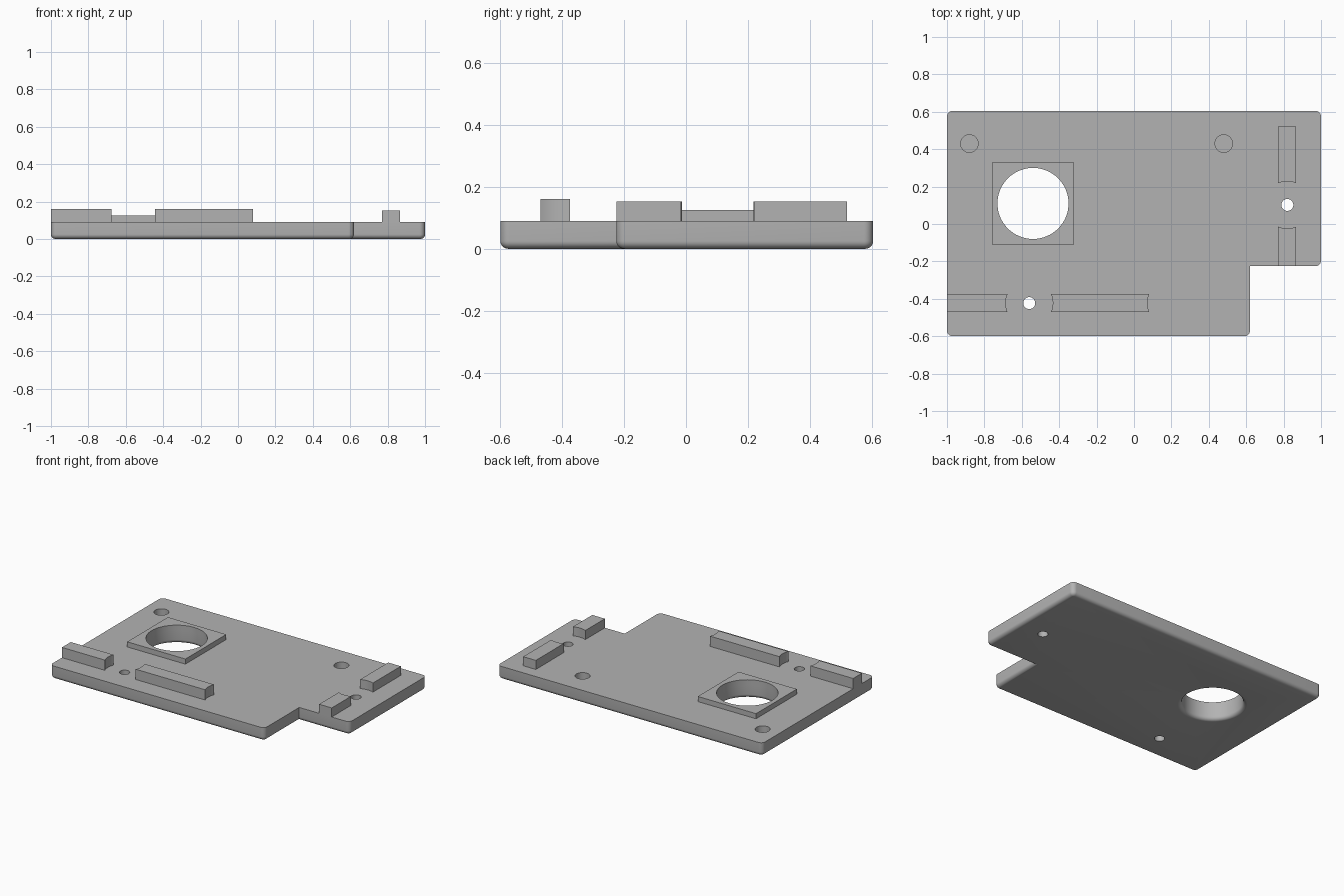
import bpy, bmesh
from math import sin, cos, pi

cube = bpy.data.objects.get("Cube")
if cube:
    bpy.data.objects.remove(cube, do_unlink=True)

grey = bpy.data.materials.new("plain grey")
grey.use_nodes = True
GREY = (0.45, 0.45, 0.45, 1)
grey.diffuse_color = GREY
grey.node_tree.nodes["Principled BSDF"].inputs["Base Color"].default_value = GREY

TOP = 0.09        # plate thickness
FILLET = 0.025    # rounding of lower edges


def finish(name, bm):
    bmesh.ops.recalc_face_normals(bm, faces=bm.faces)
    mesh = bpy.data.meshes.new(name)
    bm.to_mesh(mesh)
    bm.free()
    mesh.materials.append(grey)
    obj = bpy.data.objects.new(name, mesh)
    bpy.context.collection.objects.link(obj)
    return obj


def prism(bm, outline, z0, z1):
    face = bm.faces.new([bm.verts.new((x, y, z0)) for x, y in outline])
    side = bmesh.ops.extrude_face_region(bm, geom=[face])["geom"]
    top = [v for v in side if isinstance(v, bmesh.types.BMVert)]
    bmesh.ops.translate(bm, verts=top, vec=(0, 0, z1 - z0))


def block(name, x0, x1, y0, y1, z0, z1):
    bm = bmesh.new()
    prism(bm, [(x0, y0), (x1, y0), (x1, y1), (x0, y1)], z0, z1)
    return finish(name, bm)


def lathe_cutter(name, x, y, profile, sides=64):
    """Solid of revolution from (radius, height) pairs listed bottom to top."""
    bm = bmesh.new()
    rings = [[bm.verts.new((x + r * cos(2 * pi * i / sides),
                            y + r * sin(2 * pi * i / sides), z))
              for i in range(sides)] for r, z in profile]
    for a, b in zip(rings, rings[1:]):
        for i in range(sides):
            j = (i + 1) % sides
            bm.faces.new((a[i], a[j], b[j], b[i]))
    bm.faces.new(rings[0])
    bm.faces.new(rings[-1])
    obj = finish(name, bm)
    obj.hide_render = True
    return obj


def cut(obj, cutter):
    mod = obj.modifiers.new("cut", 'BOOLEAN')
    mod.operation, mod.solver, mod.object = 'DIFFERENCE', 'EXACT', cutter
    bpy.context.view_layer.objects.active = obj
    bpy.ops.object.modifier_apply(modifier=mod.name)


# Base plate with a notched corner, rounded corners and rounded lower edge
bm = bmesh.new()
prism(bm, [(-1, -0.6), (0.62, -0.6), (0.62, -0.225), (1, -0.225),
           (1, 0.605), (-1, 0.605)], 0, TOP)
corners = [e for e in bm.edges
           if abs(e.verts[0].co.z - e.verts[1].co.z) > 0.01
           and not (abs(e.verts[0].co.x - 0.62) < 0.01 and e.verts[0].co.y > -0.3)]
bmesh.ops.bevel(bm, geom=corners, offset=0.03, segments=8, profile=0.5, affect='EDGES')
lower = [e for e in bm.edges if all(v.co.z < 0.001 for v in e.verts)]
bmesh.ops.bevel(bm, geom=lower, offset=FILLET, segments=6, profile=0.5, affect='EDGES')
plate = finish("base_plate", bm)

# Raised square pad around the large opening
pad = block("opening_pad", -0.76, -0.32, -0.11, 0.33, TOP, 0.125)

# Guide ribs on either side of the two screw holes
left_rib = block("front_rib_short", -1, -0.65, -0.47, -0.375, TOP, 0.16)
long_rib = block("front_rib_long", -0.47, 0.1, -0.47, -0.375, TOP, 0.16)
back_rib = block("side_rib_back", 0.77, 0.865, 0.19, 0.52, TOP, 0.152)
near_rib = block("side_rib_front", 0.77, 0.865, -0.225, 0.0, TOP, 0.152)
parts = [plate, pad, left_rib, long_rib, back_rib, near_rib]

# Large opening, flared at the underside
R = 0.19
flare = [(R + FILLET, -0.02)]
flare += [(R + FILLET * (1 - sin(t * pi / 16)), FILLET * (1 - cos(t * pi / 16)))
          for t in range(9)]
flare += [(R, 0.3)]
opening = lathe_cutter("opening_cutter", -0.54, 0.11, flare)
cut(plate, opening)
cut(pad, opening)
cutters = [opening]

# Screw holes, with a round clearance that hollows the rib ends
for x, y, ribs in ((-0.56, -0.423, (left_rib, long_rib)),
                   (0.82, 0.102, (back_rib, near_rib))):
    hole = lathe_cutter("screw_cutter", x, y, [(0.032, -0.1), (0.032, 0.3)], 32)
    cut(plate, hole)
    clearance = lathe_cutter("clearance_cutter", x, y, [(0.126, 0), (0.126, 0.3)])
    for rib in ribs:
        cut(rib, clearance)
    cutters += [hole, clearance]
far_end = lathe_cutter("clearance_cutter", 0.198, -0.423, [(0.126, 0), (0.126, 0.3)])
cut(long_rib, far_end)
cutters.append(far_end)

# Blind peg sockets near the back edge
for x in (-0.88, 0.48):
    socket = lathe_cutter("socket_cutter", x, 0.43, [(0.047, 0.04), (0.047, 0.3)], 32)
    cut(plate, socket)
    cutters.append(socket)

for c in cutters:
    bpy.data.objects.remove(c, do_unlink=True)

# Smooth the curved faces, keep the edges sharp
bpy.ops.object.select_all(action='DESELECT')
for obj in parts:
    obj.select_set(True)
bpy.context.view_layer.objects.active = plate
bpy.ops.object.shade_smooth_by_angle(angle=0.52)
